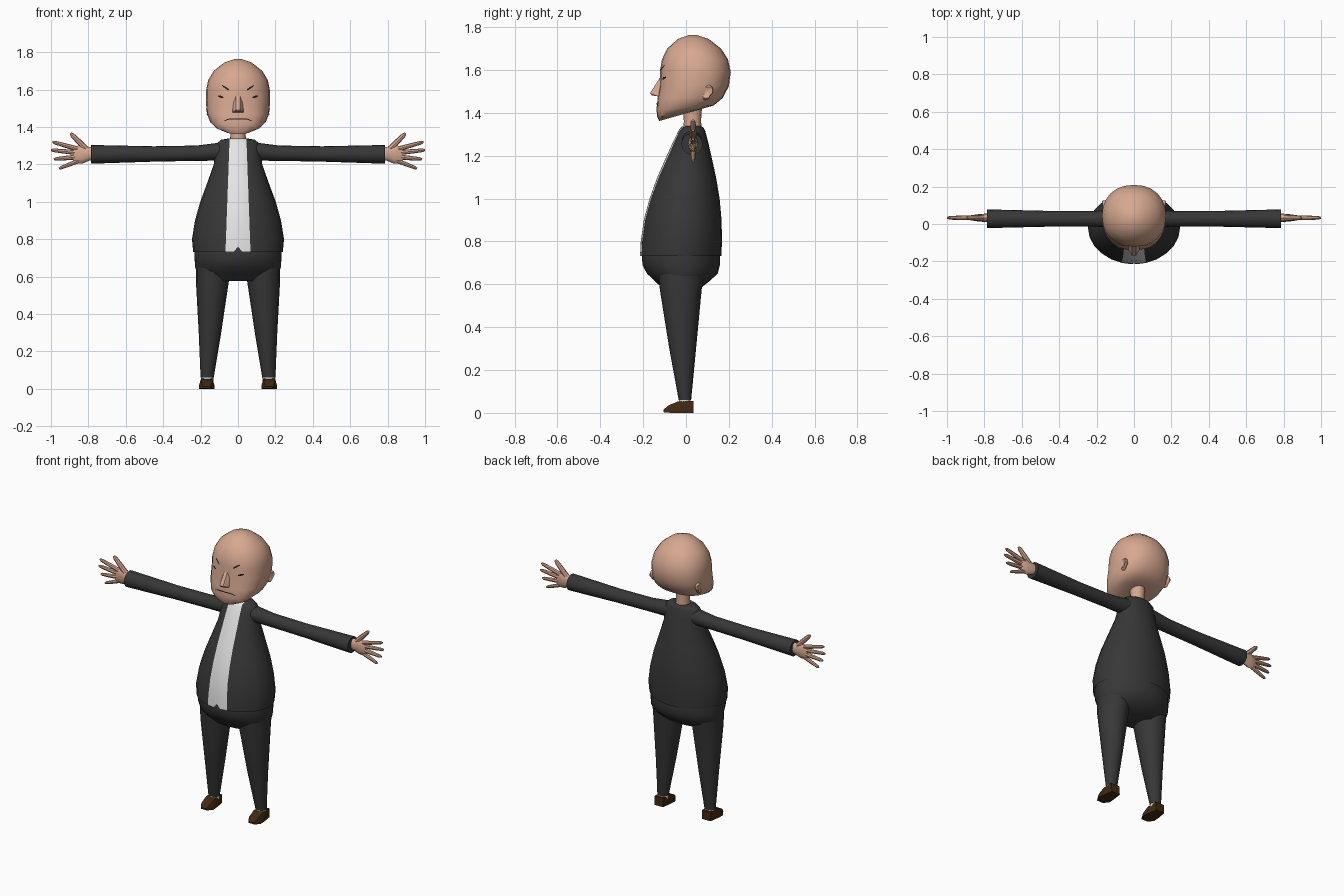
import bpy, bmesh, math
from mathutils import Vector
from mathutils.bvhtree import BVHTree

if "Cube" in bpy.data.objects:
    bpy.data.objects.remove(bpy.data.objects["Cube"])


def material(name, r, g, b):
    m = bpy.data.materials.new(name)
    m.diffuse_color = (r, g, b, 1)
    m.use_nodes = True
    m.node_tree.nodes["Principled BSDF"].inputs["Base Color"].default_value = m.diffuse_color
    return m


SKIN = material("skin", 0.68, 0.39, 0.28)
SUIT = material("dark suit", 0.038, 0.038, 0.038)
SHIRT = material("white shirt", 0.78, 0.78, 0.78)
LEATHER = material("brown leather", 0.055, 0.022, 0.006)
BLACK = material("black", 0.01, 0.01, 0.012)


def finish(name, bm, mats, mirror=False, angle=40):
    bmesh.ops.recalc_face_normals(bm, faces=bm.faces)
    me = bpy.data.meshes.new(name)
    bm.to_mesh(me)
    bm.free()
    for m in mats:
        me.materials.append(m)
    me.shade_smooth()
    me.set_sharp_from_angle(angle=math.radians(angle))
    ob = bpy.data.objects.new(name, me)
    bpy.context.collection.objects.link(ob)
    if mirror:
        ob.modifiers.new("mirror", 'MIRROR').use_clip = False
    return ob


def loft(bm, rings, cap_start=True, cap_end=True):
    loops = [[bm.verts.new(p) for p in r] for r in rings]
    for a, b in zip(loops, loops[1:]):
        for i in range(len(a)):
            j = (i + 1) % len(a)
            bm.faces.new((a[i], a[j], b[j], b[i]))
    if cap_start:
        bm.faces.new(loops[0])
    if cap_end:
        bm.faces.new(loops[-1])
    return loops


def oval(zf, zb, w, yf, yb, cx=0, n=24, p=2):
    """Horizontal superellipse ring; height runs from zf at the front to zb at the back."""
    pts = []
    for i in range(n):
        a = 2 * math.pi * i / n
        s, c = math.sin(a), -math.cos(a)
        x = cx + w * math.copysign(abs(s) ** (2 / p), s)
        k = (1 + math.copysign(abs(c) ** (2 / p), c)) / 2
        pts.append(Vector((x, yf + (yb - yf) * k, zf + (zb - zf) * k)))
    return pts


def tube(bm, path, y, n=8):
    """Tube in the x-z plane; path items are (x, z, in-plane radius, depth radius)."""
    rings = []
    for i, (x, z, r, ry) in enumerate(path):
        a, b = path[max(i - 1, 0)], path[min(i + 1, len(path) - 1)]
        d = Vector((b[0] - a[0], 0, b[1] - a[1])).normalized()
        side = Vector((-d.z, 0, d.x))
        rings.append([Vector((x, y, z)) + side * r * math.cos(t) + Vector((0, ry * math.sin(t), 0))
                      for t in (2 * math.pi * k / n for k in range(n))])
    loft(bm, rings)


def hull(bm, pts):
    vs = [bm.verts.new(p) for p in pts]
    bmesh.ops.convex_hull(bm, input=vs)


# Head: round skull running into a squared, forward-sloping jaw
bm = bmesh.new()
loft(bm, [oval(*r[:5], p=r[5]) for r in (
    (1.763, 1.763, 0.020, 0.012, 0.052, 2),
    (1.745, 1.745, 0.073, -0.038, 0.106, 2),
    (1.700, 1.700, 0.130, -0.088, 0.164, 2),
    (1.650, 1.650, 0.160, -0.112, 0.196, 2.1),
    (1.600, 1.590, 0.171, -0.121, 0.209, 2.2),
    (1.530, 1.525, 0.171, -0.122, 0.200, 2.3),
    (1.470, 1.470, 0.166, -0.132, 0.172, 2.4),
    (1.415, 1.435, 0.148, -0.138, 0.130, 2.6),
    (1.380, 1.422, 0.118, -0.134, 0.085, 2.6),
    (1.362, 1.415, 0.075, -0.125, 0.060, 2.4))])
bmesh.ops.recalc_face_normals(bm, faces=bm.faces)
face_surface = BVHTree.FromBMesh(bm)
finish("head", bm, [SKIN])

# Nose
bm = bmesh.new()
hull(bm, [(s * x, y, z) for s in (-1, 1) for x, y, z in (
    (0.010, -0.115, 1.575), (0.012, -0.122, 1.560), (0.022, -0.11, 1.55),
    (0.012, -0.168, 1.492), (0.012, -0.160, 1.482), (0.032, -0.115, 1.474),
    (0.030, -0.138, 1.480), (0.024, -0.145, 1.495))])
finish("nose", bm, [SKIN], angle=35)

# Ears
bm = bmesh.new()
bmesh.ops.create_uvsphere(bm, u_segments=12, v_segments=8, radius=1)
for v in bm.verts:
    x, y, z = v.co
    if z < 0:
        y *= 0.7
    if x > 0.8:
        x = 0.3
    v.co = (0.155 + 0.02 * x + 0.006 * y, 0.097 + 0.030 * y + 0.006 * z, 1.495 + 0.036 * z)
finish("ears", bm, [SKIN], mirror=True)


def face_strip(name, pts, mat, mirror, lift=0.003):
    """Thin strip laid on the face; points are (x, z, half height)."""
    bm = bmesh.new()
    rows = []
    for x, z, h in pts:
        row = []
        for zz in (z - h, z + h):
            hit = face_surface.ray_cast(Vector((x, -1, zz)), Vector((0, 1, 0)))[0]
            row.append(bm.verts.new((x, hit.y - lift, zz)))
        rows.append(row)
    for a, b in zip(rows, rows[1:]):
        bm.faces.new((a[0], b[0], b[1], a[1]))
    finish(name, bm, [mat], mirror)


face_strip("eyebrows", [(0.048, 1.598, 0.003), (0.060, 1.606, 0.006), (0.085, 1.622, 0.003)], BLACK, True)
face_strip("eyes", [(0.078, 1.558, 0.003), (0.092, 1.562, 0.006), (0.108, 1.566, 0.003)], BLACK, True)
face_strip("mouth", [(-0.072, 1.434, 0.002), (-0.05, 1.442, 0.003), (0, 1.443, 0.003),
                     (0.05, 1.442, 0.003), (0.072, 1.434, 0.002)], BLACK, False)

# Neck
bm = bmesh.new()
loft(bm, [oval(z, z, w, 0.03 - w, 0.03 + w, n=16) for z, w in ((1.31, 0.046), (1.36, 0.040), (1.43, 0.045))])
finish("neck", bm, [SKIN])

# Jacket with the shirt front as the faces nearest the centre line
bm = bmesh.new()
TORSO = ((0.733, 0.240, -0.215, 0.165), (0.80, 0.246, -0.211, 0.168), (0.90, 0.230, -0.197, 0.166),
         (1.00, 0.202, -0.170, 0.157), (1.10, 0.165, -0.134, 0.140), (1.20, 0.130, -0.090, 0.118),
         (1.27, 0.121, -0.058, 0.102), (1.315, 0.112, -0.036, 0.090), (1.332, 0.090, -0.025, 0.082),
         (1.338, 0.055, -0.017, 0.070))
rings, STEPS = [], 11
for z, w, yf, yb in TORSO:
    edge = 0.045 + 0.022 * (1.338 - z) / 0.605
    start = math.asin(min(edge / w, 0.95))
    half = [0, math.asin(0.02 / w)] + [start + (math.pi - start) * i / STEPS for i in range(STEPS + 1)]
    angles = half + [-a for a in reversed(half[1:-1])]
    rings.append([Vector((w * math.sin(a), (yf + yb) / 2 - (yb - yf) / 2 * math.cos(a), z)) for a in angles])
rings[0][0].z += 0.025
rings[0][0].y += 0.003
loops = loft(bm, rings, cap_start=False)
front = {v for lp in loops for v in lp[:3] + lp[-2:]}
for f in bm.faces:
    if len(f.verts) == 4 and all(v in front for v in f.verts):
        f.material_index = 1
finish("jacket_and_shirt", bm, [SUIT, SHIRT])

# Trouser seat
bm = bmesh.new()
loft(bm, [oval(z, z, w, yf, yb) for z, w, yf, yb in (
    (0.79, 0.225, -0.195, 0.150), (0.735, 0.233, -0.206, 0.158), (0.69, 0.232, -0.203, 0.158),
    (0.65, 0.229, -0.182, 0.148), (0.615, 0.215, -0.145, 0.110), (0.577, 0.170, -0.105, 0.062))])
finish("trouser_seat", bm, [SUIT])

# Trouser legs
bm = bmesh.new()
loft(bm, [oval(z, z, w, yf, yb, cx, 16) for z, cx, w, yf, yb in (
    (0.68, 0.135, 0.090, -0.13, 0.09), (0.575, 0.137, 0.088, -0.122, 0.073),
    (0.30, 0.150, 0.060, -0.078, 0.047), (0.06, 0.165, 0.035, -0.034, 0.024))])
finish("trouser_legs", bm, [SUIT], mirror=True)

# Socks
bm = bmesh.new()
loft(bm, [oval(z, z, 0.033, -0.032, 0.022, 0.165, 12) for z in (0.04, 0.062)])
finish("socks", bm, [SHIRT], mirror=True)

# Shoes
bm = bmesh.new()
hull(bm, [(0.167 + s * x, y, z) for s in (-1, 1) for x, y, z in (
    (0.030, 0.036, 0.0), (0.030, 0.034, 0.055), (0.040, -0.03, 0.0), (0.031, -0.036, 0.054),
    (0.042, -0.07, 0.0), (0.041, -0.07, 0.02), (0.028, -0.08, 0.036),
    (0.022, -0.104, 0.003), (0.020, -0.106, 0.014))])
finish("shoes", bm, [LEATHER], mirror=True)

# Sleeves
bm = bmesh.new()
tube(bm, [(0.07, 1.270, 0.050, 0.050), (0.13, 1.266, 0.046, 0.046), (0.22, 1.260, 0.041, 0.041),
          (0.45, 1.256, 0.041, 0.042), (0.785, 1.254, 0.050, 0.050)], 0.028, 16)
finish("sleeves", bm, [SUIT], mirror=True)

# Hands: palm, four fingers and a raised thumb
bm = bmesh.new()
tube(bm, [(0.76, 1.257, 0.030, 0.024), (0.80, 1.257, 0.038, 0.022), (0.835, 1.254, 0.049, 0.019),
          (0.870, 1.250, 0.046, 0.014), (0.880, 1.250, 0.036, 0.009)], 0.033, 12)
for bx, bz, tx, tz, r in ((0.805, 1.275, 0.895, 1.366, 0.015), (0.855, 1.283, 0.992, 1.320, 0.012),
                          (0.860, 1.263, 1.000, 1.277, 0.012), (0.860, 1.240, 0.985, 1.228, 0.012),
                          (0.850, 1.220, 0.957, 1.178, 0.011)):
    tube(bm, [(bx + (tx - bx) * t, bz + (tz - bz) * t, r * k, r * k)
              for t, k in ((0, 1.1), (0.5, 1), (0.9, 0.8), (1, 0.4))], 0.033, 8)
finish("hands", bm, [SKIN], mirror=True)
